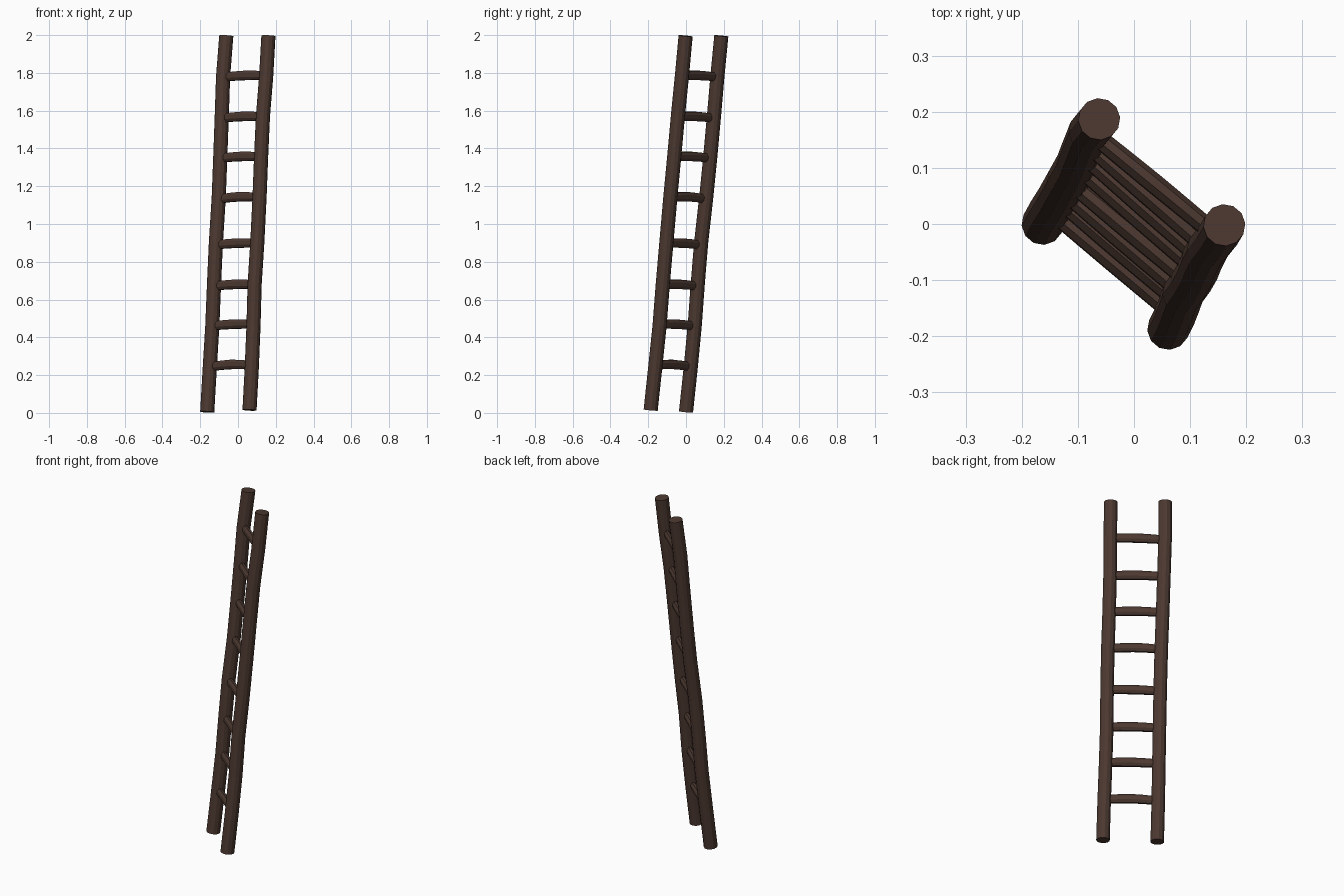
import bpy, bmesh
from math import sin, cos, pi
from mathutils import Vector

if "Cube" in bpy.data.objects:
    bpy.data.objects.remove(bpy.data.objects["Cube"])

wood = bpy.data.materials.new("dark_wood")
wood.diffuse_color = (0.072, 0.040, 0.030, 1)
wood.use_nodes = True
wood.node_tree.nodes["Principled BSDF"].inputs["Base Color"].default_value = wood.diffuse_color


def tube(name, path, sides, u, v, radii):
    """Sweep an oval section (half axes u, v scaled by radii) along a path."""
    bm = bmesh.new()
    rings = []
    for p, r in zip(path, radii):
        rings.append([bm.verts.new(p + (u * cos(a) + v * sin(a)) * r)
                      for a in (2 * pi * (i + 0.5) / sides for i in range(sides))])
    for a, b in zip(rings, rings[1:]):
        for i in range(sides):
            j = (i + 1) % sides
            bm.faces.new((a[i], a[j], b[j], b[i]))
    bm.faces.new(rings[0])
    bm.faces.new(rings[-1])
    bmesh.ops.recalc_face_normals(bm, faces=bm.faces)
    mesh = bpy.data.meshes.new(name)
    bm.to_mesh(mesh)
    bm.free()
    mesh.materials.append(wood)
    obj = bpy.data.objects.new(name, mesh)
    bpy.context.collection.objects.link(obj)
    return obj


# Ladder frame: lean of the rails and the direction across the rungs
lean = Vector((0.10, 0.188, 1.985)).normalized()
across = Vector((0.224, -0.188, 0.007))
across = (across - lean * across.dot(lean)).normalized()
depth = lean.cross(across)

# Rails: slightly crooked poles, (x, y, z) centres from foot to top
left_pts = [(-0.163, 0.000, 0.005), (-0.150, 0.024, 0.23), (-0.136, 0.046, 0.46),
            (-0.127, 0.062, 0.68), (-0.117, 0.080, 0.90), (-0.102, 0.107, 1.14),
            (-0.094, 0.128, 1.35), (-0.086, 0.148, 1.57), (-0.079, 0.166, 1.78),
            (-0.062, 0.187, 1.996)]
right_pts = [(0.061, -0.187, 0.015), (0.073, -0.163, 0.24), (0.082, -0.140, 0.46),
             (0.088, -0.123, 0.68), (0.102, -0.104, 0.90), (0.114, -0.083, 1.14),
             (0.122, -0.063, 1.35), (0.132, -0.043, 1.57), (0.149, -0.022, 1.78),
             (0.161, -0.002, 1.996)]
for name, pts in (("left_rail", left_pts), ("right_rail", right_pts)):
    path = [Vector(p) for p in pts]
    tube(name, path, 12, across, depth, [0.0375] * len(path))


def rail_at(pts, z):
    for a, b in zip(pts, pts[1:]):
        if a[2] <= z <= b[2]:
            return Vector(a).lerp(Vector(b), (z - a[2]) / (b[2] - a[2]))


# Rungs: oval bars with a slight upward bow
for n, z in enumerate((0.249, 0.466, 0.677, 0.895, 1.137, 1.354, 1.566, 1.783)):
    a = rail_at(left_pts, z - 0.006)
    b = rail_at(right_pts, z + 0.003)
    bow = 0.009 if n in (0, 4) else 0.005
    path = [a.lerp(b, t) + lean * bow * sin(pi * t) for t in (0.05, 0.27, 0.5, 0.73, 0.95)]
    tube(f"rung_{n + 1}", path, 8, lean * 0.026, depth * 0.018,
         [0.95, 1.0, 1.03, 1.0, 0.95])
